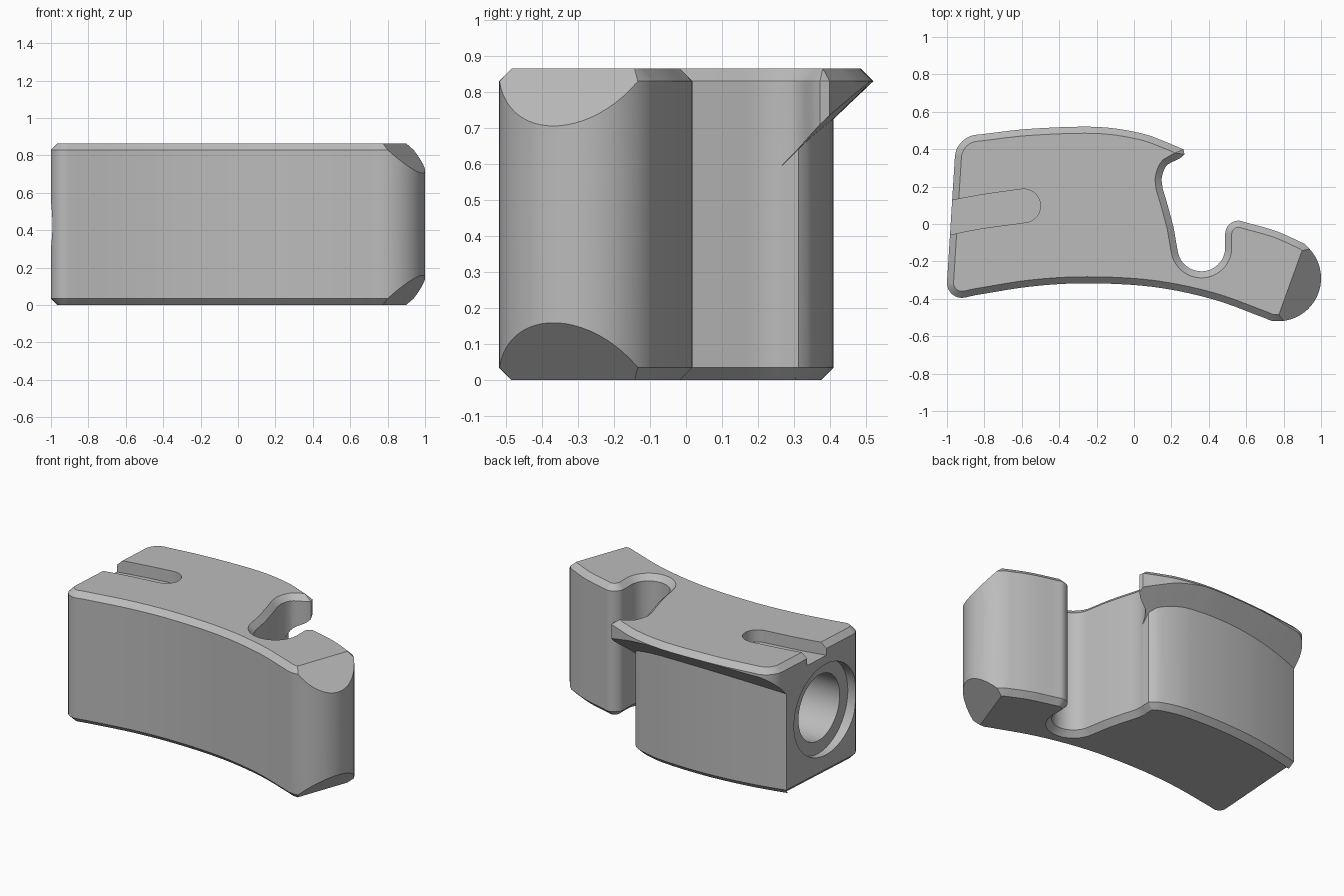
import bpy, bmesh, math
from mathutils import Vector as V

if "Cube" in bpy.data.objects:
    bpy.data.objects.remove(bpy.data.objects["Cube"])

HEIGHT, CHAMFER = 0.865, 0.035

grey = bpy.data.materials.new("plain_grey")
grey.use_nodes = True
grey.diffuse_color = (0.5, 0.5, 0.5, 1)
grey.node_tree.nodes["Principled BSDF"].inputs["Base Color"].default_value = (0.5, 0.5, 0.5, 1)


def arc(cx, cy, r, start, end, n):
    angles = [math.radians(start + (end - start) * i / n) for i in range(n + 1)]
    return [V((cx + r * math.cos(a), cy + r * math.sin(a))) for a in angles]


def spline(points, n=6):
    """Smooth curve through the points."""
    p = [V(q) for q in points]
    p = [2 * p[0] - p[1]] + p + [2 * p[-1] - p[-2]]
    out = []
    for a, b, c, d in zip(p, p[1:], p[2:], p[3:]):
        for i in range(n):
            t = i / n
            out.append((2 * b + (c - a) * t + (2 * a - 5 * b + 4 * c - d) * t * t
                        + (3 * b - a - 3 * c + d) * t ** 3) / 2)
    return out + [p[-2]]


def inset(ring, dist):
    """Move every point of a closed outline inward, skipping repeated points."""
    out, n = [], len(ring)
    for i, p in enumerate(ring):
        a = next(q for q in (ring[(i - k) % n] for k in range(1, n)) if (q - p).length > 1e-3)
        b = next(q for q in (ring[(i + k) % n] for k in range(1, n)) if (q - p).length > 1e-3)
        d1, d2 = (p - a).normalized(), (b - p).normalized()
        n1, n2 = V((-d1.y, d1.x)), V((-d2.y, d2.x))
        m = (n1 + n2).normalized()
        out.append(p + m * dist / max(0.6, m.dot(n1)))
    return out


def make_object(name, bm):
    bmesh.ops.recalc_face_normals(bm, faces=bm.faces)
    mesh = bpy.data.meshes.new(name)
    bm.to_mesh(mesh)
    bm.free()
    obj = bpy.data.objects.new(name, mesh)
    bpy.context.collection.objects.link(obj)
    mesh.materials.append(grey)
    return obj


def loft(rings):
    """Closed skin over rings of 3D points."""
    bm = bmesh.new()
    rows = [[bm.verts.new(p) for p in ring] for ring in rings]
    n = len(rows[0])
    for low, high in zip(rows, rows[1:]):
        for i in range(n):
            j = (i + 1) % n
            bm.faces.new((low[i], low[j], high[j], high[i]))
    bm.faces.new(rows[0][::-1])
    bm.faces.new(rows[-1])
    bmesh.ops.remove_doubles(bm, verts=bm.verts, dist=1e-4)
    return bm


# Plan outline: front curve, rounded tip, hook slot, then the back with its lip
front = arc(-0.92, -0.315, 0.08, 180, 280, 8)
front += spline([(-0.85, -0.381), (-0.55, -0.334), (-0.25, -0.317), (0.1, -0.336),
                 (0.42, -0.402), (0.7, -0.503)], 5)
tip = arc(0.77, -0.29, 0.23, -100, 42, 24)
tip += spline([(0.91, -0.105), (0.76, -0.038), (0.585, 0.012)], 4)
slot = arc(0.56, -0.055, 0.073, 80, 180, 8) + arc(0.36, -0.125, 0.128, -5, -170, 20)
slot += spline([(0.212, -0.02), (0.18, 0.1), (0.153, 0.19)], 3)
hook = spline([(0.147, 0.238), (0.157, 0.28), (0.18, 0.318), (0.243, 0.35), (0.27, 0.372)], 3)
back = spline([(0.265, 0.399), (0.16, 0.443), (0.05, 0.482), (-0.12, 0.513), (-0.3, 0.52),
               (-0.58, 0.507), (-0.79, 0.483)], 6)
back += arc(-0.83, 0.35, 0.128, 90, 176, 10)
upper = front + tip + slot + hook + back
first_lip = len(front + tip + slot)


def back_wall(p):
    """Wall position under the lip."""
    x = min(p.x, 0.15)
    y = 0.41 - 0.2 * (x + 0.3) ** 2 - 0.6 * max(0, x + 0.1) ** 2 - 8 * max(0, x - 0.1) ** 2
    return V((x, min(p.y, y)))


def ledge(p):
    """Height of the sloping underside of the lip."""
    return min(HEIGHT - CHAMFER, p.y + 0.315 + 0.07 * (p.x + 0.3) ** 2)


lower = [back_wall(p) if i >= first_lip else p for i, p in enumerate(upper)]


def at(ring, z):
    return [(p.x, p.y, z) for p in ring]


def on_ledge(ring):
    return [(p.x, p.y, ledge(p) if i >= first_lip else 0.6) for i, p in enumerate(ring)]


top = [V((0.22, 0.38)) if 0.2 < u.x < 0.3 and u.y > 0.33 else p
       for u, p in zip(upper, inset(upper, CHAMFER))]

bm = loft([at(inset(lower, CHAMFER), 0), at(lower, CHAMFER), on_ledge(lower),
           on_ledge(upper), at(upper, HEIGHT - CHAMFER), at(top, HEIGHT)])

# Sloped cuts over and under the rounded tip
for z, side in ((HEIGHT, 1), (0, -1)):
    cut = bmesh.ops.bisect_plane(bm, geom=bm.verts[:] + bm.edges[:] + bm.faces[:], dist=1e-5,
                                 plane_co=(0.84, -0.304, z), plane_no=(0.94, -0.34, side),
                                 clear_outer=True)
    rim = [e for e in bm.edges if e.is_boundary]
    bmesh.ops.holes_fill(bm, edges=rim, sides=0)
body = make_object("curved_body", bm)


def subtract(cutter):
    cutter.hide_render = True
    mod = body.modifiers.new(cutter.name, "BOOLEAN")
    mod.operation, mod.solver, mod.object = "DIFFERENCE", "EXACT", cutter
    bpy.context.view_layer.objects.active = body
    bpy.ops.object.modifier_apply(modifier=mod.name)
    bpy.data.objects.remove(cutter)


# Stepped bore in the end face
def circle(x, r):
    return [(x, -0.05 + p.x, 0.43 + p.y) for p in arc(0, 0, r, 0, 352.5, 47)]


subtract(make_object("bore_cutter", loft([circle(-1.2, 0.3), circle(-0.935, 0.3),
                                          circle(-0.935, 0.215), circle(-0.3, 0.215)])))

# Shallow round-ended groove in the top
groove = spline([(-1.1, -0.085), (-0.85, -0.03), (-0.58, 0.008)], 5)
groove += arc(-0.59, 0.097, 0.09, -83, 97, 16)
groove += spline([(-0.62, 0.184), (-0.85, 0.15), (-1.1, 0.1)], 5)
subtract(make_object("groove_cutter", loft([at(groove, 0.785), at(groove, 1)])))

# Smooth curves, crisp edges
bpy.ops.object.select_all(action="DESELECT")
body.select_set(True)
bpy.context.view_layer.objects.active = body
bpy.ops.object.shade_smooth_by_angle(angle=math.radians(25))
